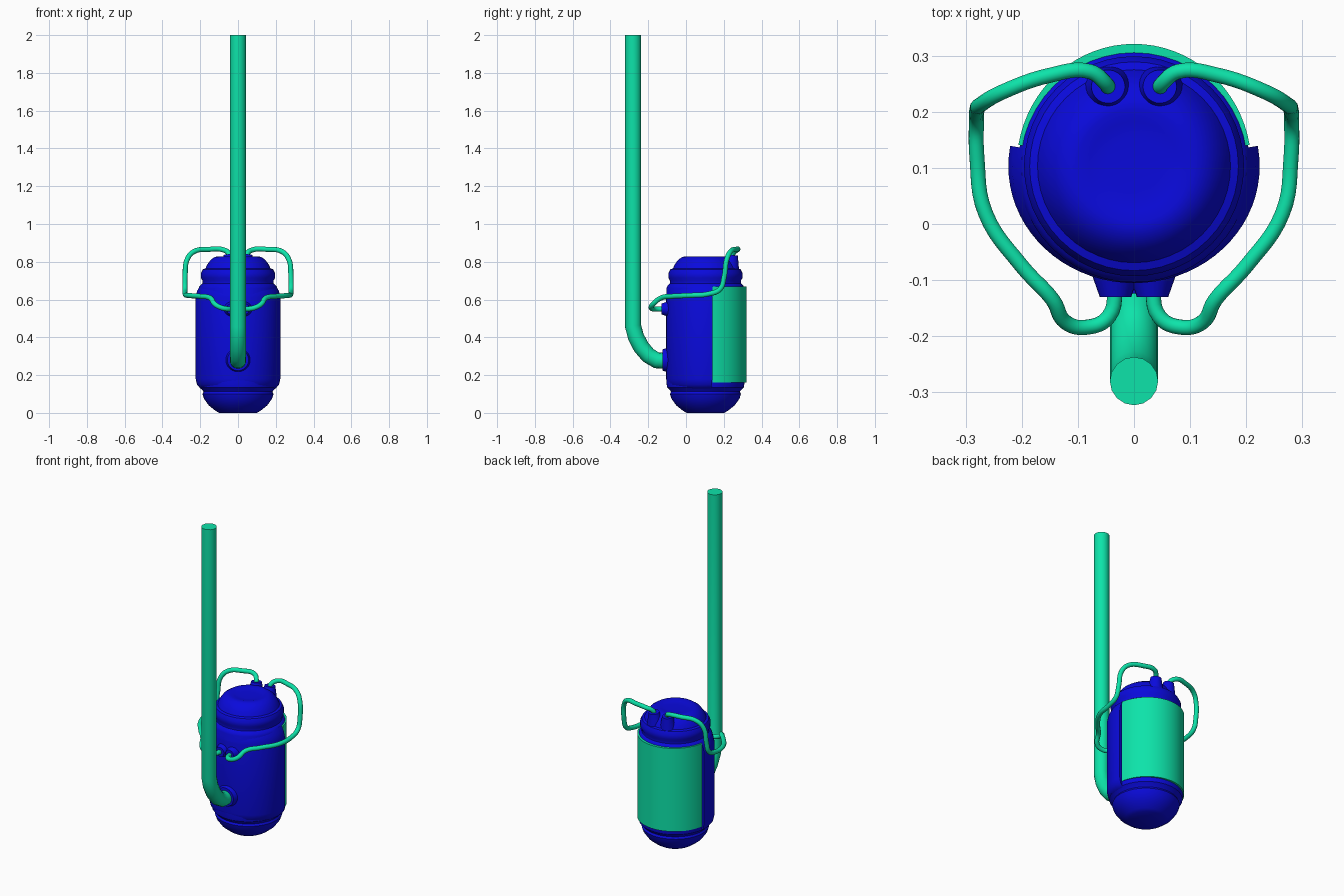
import bpy, bmesh, math
from mathutils import Vector

if "Cube" in bpy.data.objects:
    bpy.data.objects.remove(bpy.data.objects["Cube"])

CY = 0.103  # tank axis


def material(name, col):
    m = bpy.data.materials.new(name)
    m.diffuse_color = (*col, 1)
    m.use_nodes = True
    m.node_tree.nodes["Principled BSDF"].inputs["Base Color"].default_value = m.diffuse_color
    return m


BLUE = material("tank blue", (0.003, 0.003, 0.72))
GREEN = material("hose green", (0.004, 0.77, 0.4))


def finish(ob, mat, angle=35):
    ob.data.materials.clear()
    ob.data.materials.append(mat)
    bpy.ops.object.select_all(action='DESELECT')
    ob.select_set(True)
    bpy.context.view_layer.objects.active = ob
    bpy.ops.object.shade_smooth_by_angle(angle=math.radians(angle))
    return ob


def lathe(name, profile, mat, a0=0, a1=360, steps=48, sx=1, sy=1):
    """Spin an (r, z) profile about the tank axis, full or partial, optionally elliptical."""
    bm = bmesh.new()
    full = a1 - a0 == 360
    rings = []
    for i in range(steps if full else steps + 1):
        a = math.radians(a0 + (a1 - a0) * i / steps)
        rings.append([bm.verts.new((r * sx * math.cos(a), CY + r * sy * math.sin(a), z))
                      for r, z in profile])
    n = len(profile)
    for i in range(steps):
        p, q = rings[i], rings[(i + 1) % len(rings)]
        for j in range(n - 1):
            bm.faces.new((p[j], q[j], q[j + 1], p[j + 1]))
    if not full:
        bm.faces.new(rings[0])
        bm.faces.new(rings[-1])
        for i in range(steps):
            p, q = rings[i], rings[i + 1]
            bm.faces.new((p[-1], q[-1], q[0], p[0]))
    bmesh.ops.remove_doubles(bm, verts=bm.verts, dist=1e-5)
    bmesh.ops.recalc_face_normals(bm, faces=bm.faces)
    me = bpy.data.meshes.new(name)
    bm.to_mesh(me)
    bm.free()
    ob = bpy.data.objects.new(name, me)
    bpy.context.collection.objects.link(ob)
    return finish(ob, mat)


def tube(name, pts, radius, mat, smooth=True):
    """Round tube along a path."""
    cu = bpy.data.curves.new(name, 'CURVE')
    cu.dimensions = '3D'
    cu.bevel_depth = radius
    cu.bevel_resolution = 6
    cu.use_fill_caps = True
    cu.resolution_u = 6
    s = cu.splines.new('BEZIER' if smooth else 'POLY')
    if smooth:
        s.bezier_points.add(len(pts) - 1)
        for b, p in zip(s.bezier_points, pts):
            b.co = p
            b.handle_left_type = b.handle_right_type = 'AUTO'
    else:
        s.points.add(len(pts) - 1)
        for b, p in zip(s.points, pts):
            b.co = (*p, 1)
    ob = bpy.data.objects.new(name, cu)
    bpy.context.collection.objects.link(ob)
    bpy.ops.object.select_all(action='DESELECT')
    ob.select_set(True)
    bpy.context.view_layer.objects.active = ob
    bpy.ops.object.convert(target='MESH')
    return finish(bpy.context.object, mat)


def cone(name, p0, p1, r0, r1, mat):
    p0, p1 = Vector(p0), Vector(p1)
    bpy.ops.mesh.primitive_cone_add(vertices=24, radius1=r0, radius2=r1,
                                    depth=(p1 - p0).length, location=(p0 + p1) / 2)
    ob = bpy.context.object
    ob.rotation_euler = (p1 - p0).to_track_quat('Z', 'Y').to_euler()
    ob.name = name
    return finish(ob, mat)


# Tank with ribbed domed ends
lathe("tank_body", [(0, 0), (0.1, 0), (0.12, 0.012), (0.155, 0.04), (0.18, 0.075), (0.188, 0.1),
                    (0.182, 0.112), (0.19, 0.122), (0.203, 0.135), (0.207, 0.16),
                    (0.207, 0.66), (0.2, 0.675), (0.188, 0.685), (0.188, 0.7), (0.196, 0.715),
                    (0.196, 0.74), (0.186, 0.76), (0.172, 0.765), (0.163, 0.785), (0.145, 0.81),
                    (0.122, 0.826), (0.1, 0.829), (0.08, 0.824), (0.05, 0.822), (0, 0.822)], BLUE)

# Wider front jacket, stopping in a step in front of the back plate
lathe("front_jacket", [(0.185, 0.125), (0.2, 0.13), (0.217, 0.15), (0.224, 0.18), (0.224, 0.61),
                       (0.217, 0.645), (0.2, 0.675), (0.185, 0.68)],
      BLUE, 170, 370, 40, 1, 0.93)

# Curved back plate
lathe("back_plate", [(0.19, 0.16), (0.218, 0.16), (0.218, 0.67), (0.19, 0.67)],
      GREEN, 10, 170, 32, 0.96, 1)

# Chimney pipe with an elbow into the tank
tube("pipe", [(0, -0.28, 2), (0, -0.28, 0.46), (0, -0.266, 0.405), (0, -0.238, 0.35),
              (0, -0.2, 0.305), (0, -0.155, 0.278), (0, -0.09, 0.275)], 0.043, GREEN, False)
cone("pipe_flange", (0, -0.08, 0.28), (0, -0.124, 0.28), 0.07, 0.056, BLUE)

# Hoses and their sockets, left and right
hose = [(0.046, 0.24, 0.82), (0.05, 0.25, 0.845), (0.08, 0.272, 0.864), (0.15, 0.265, 0.866),
        (0.235, 0.235, 0.853), (0.27, 0.215, 0.81), (0.28, 0.202, 0.72), (0.281, 0.18, 0.655),
        (0.28, 0.12, 0.63), (0.265, 0.02, 0.622), (0.2, -0.075, 0.617), (0.145, -0.135, 0.607),
        (0.122, -0.175, 0.575), (0.085, -0.184, 0.556), (0.045, -0.165, 0.55),
        (0.033, -0.1, 0.55)]
for side, s in (("right", 1), ("left", -1)):
    tube("hose_" + side, [(s * x, y, z) for x, y, z in hose], 0.0135, GREEN)
    cone("front_socket_" + side, (s * 0.033, -0.085, 0.55), (s * 0.033, -0.13, 0.55),
         0.044, 0.028, BLUE)
    cone("top_socket_" + side, (s * 0.044, 0.235, 0.765), (s * 0.046, 0.245, 0.836),
         0.046, 0.03, BLUE)
